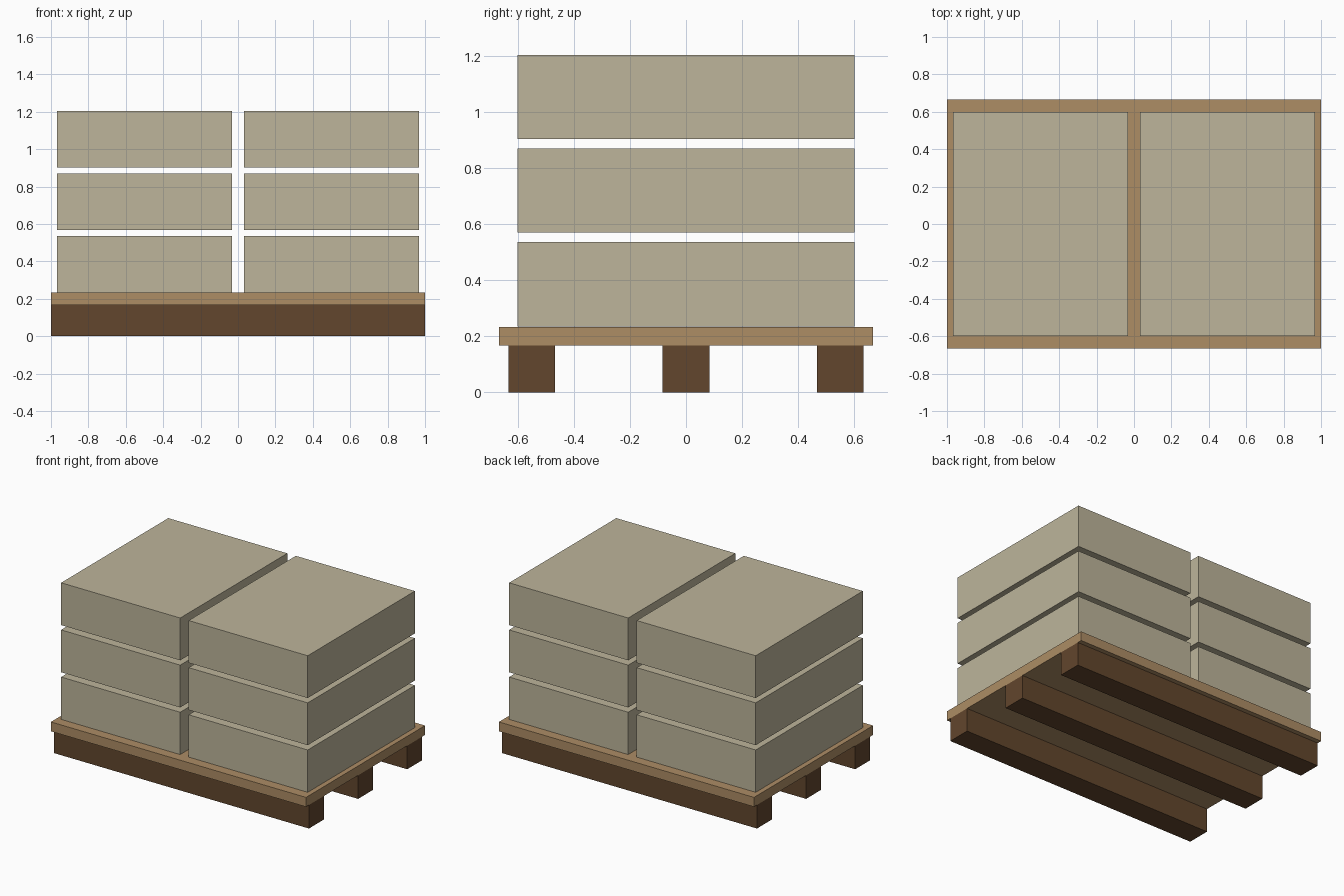
import bpy

if "Cube" in bpy.data.objects:
    bpy.data.objects.remove(bpy.data.objects["Cube"])


def material(name, rgb):
    m = bpy.data.materials.new(name)
    m.diffuse_color = (*rgb, 1.0)
    m.use_nodes = True
    m.node_tree.nodes["Principled BSDF"].inputs["Base Color"].default_value = m.diffuse_color
    return m


def box(name, x, y, z, mat):
    """Box spanning the (min, max) ranges x, y and z."""
    spans = (x, y, z)
    bpy.ops.mesh.primitive_cube_add(size=1, location=[(a + b) / 2 for a, b in spans])
    ob = bpy.context.object
    ob.name = name
    ob.scale = [b - a for a, b in spans]
    bpy.ops.object.transform_apply(location=False, rotation=False, scale=True)
    ob.data.materials.append(mat)
    return ob


beige = material("beige_sack", (0.509, 0.462, 0.328))
light_wood = material("light_wood", (0.418, 0.266, 0.130))
dark_wood = material("dark_wood", (0.122, 0.061, 0.026))

# Pallet: three runners under a flat deck
for name, y in (("front", -0.55), ("middle", 0.0), ("back", 0.55)):
    box(f"{name}_runner", (-1, 1), (y - 0.0833, y + 0.0833), (0, 0.1667), dark_wood)
box("pallet_deck", (-1, 1), (-0.6667, 0.6667), (0.1667, 0.2333), light_wood)

# Cargo: two columns of three blocks with narrow gaps
for level in range(3):
    z = 0.235 + level * 0.334
    for side, x in (("left", -0.5), ("right", 0.5)):
        box(f"{side}_block_{level + 1}", (x - 0.4667, x + 0.4667), (-0.6, 0.6),
            (z, z + 0.3), beige)
